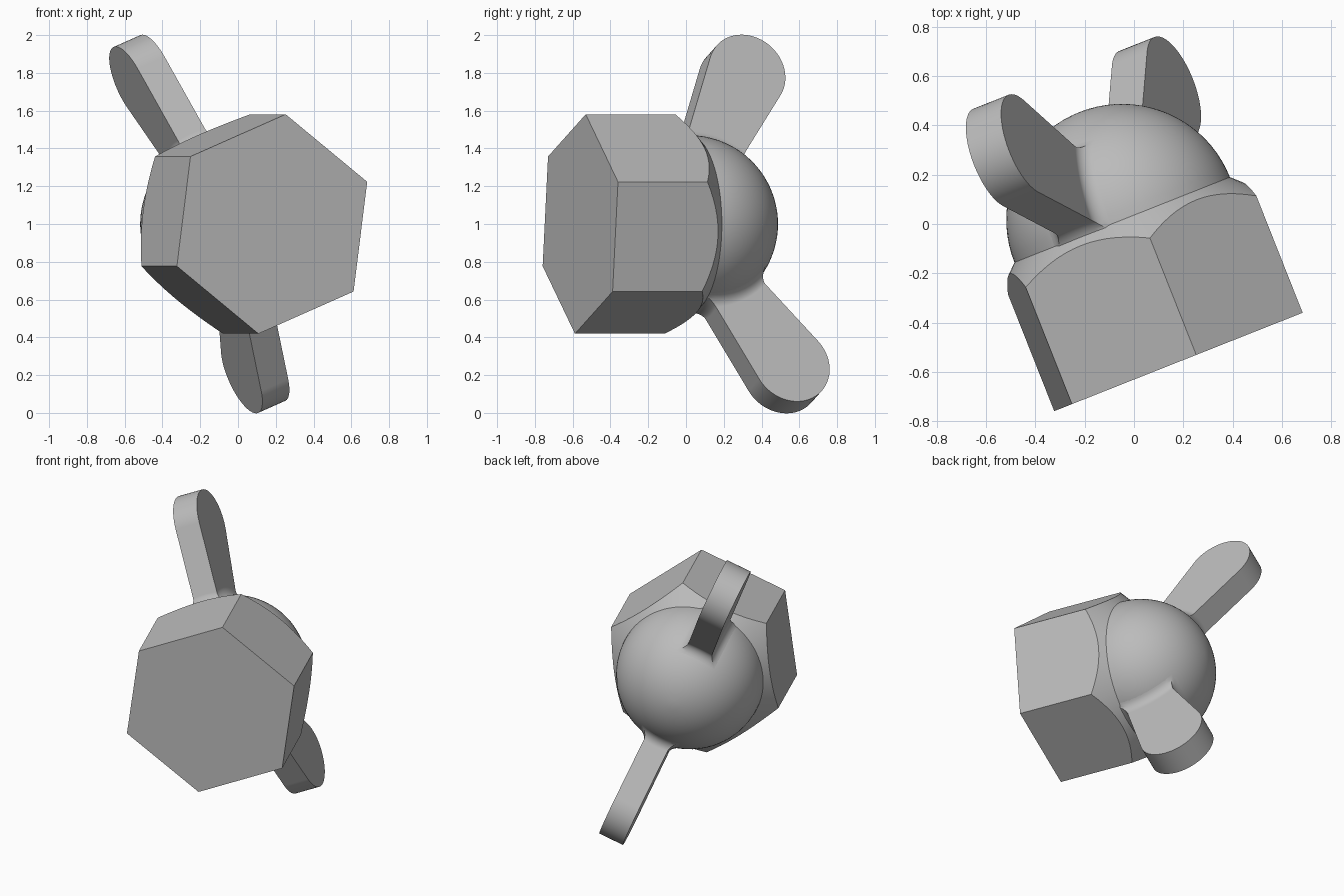
import bpy, bmesh
from math import sin, cos, acos, atan2, sqrt, pi, radians
from mathutils import Matrix, Vector

cube = bpy.data.objects.get("Cube")
if cube:
    bpy.data.objects.remove(cube)

# Single metal colour
metal = bpy.data.materials.new("grey_metal")
metal.use_nodes = True
GREY = (0.5, 0.5, 0.5, 1)
metal.diffuse_color = GREY
metal.node_tree.nodes["Principled BSDF"].inputs["Base Color"].default_value = GREY

# Tilted frame: origin at dome centre, local z along the nut axis, local x along a wing
yaw, roll = radians(21.6), radians(22.4)
side = Vector((cos(yaw), sin(yaw), 0))
axis = Vector((-sin(yaw), cos(yaw), 0))
wing_dir = side * -sin(roll) + Vector((0, 0, cos(roll)))
FRAME = Matrix((wing_dir, axis.cross(wing_dir), axis)).transposed().to_4x4()
FRAME.translation = (-0.048, 0.017, 1.0)

DOME_R = 0.47
HEX_R = 0.586
DEPTH = 0.62


def finish(name, bm, turn=0):
    bmesh.ops.recalc_face_normals(bm, faces=bm.faces)
    mesh = bpy.data.meshes.new(name)
    bm.to_mesh(mesh)
    bm.free()
    mesh.materials.append(metal)
    obj = bpy.data.objects.new(name, mesh)
    bpy.context.collection.objects.link(obj)
    obj.matrix_world = FRAME @ Matrix.Rotation(turn, 4, 'Z')
    bpy.context.view_layer.objects.active = obj
    for o in bpy.context.selected_objects:
        o.select_set(False)
    obj.select_set(True)
    bpy.ops.object.shade_smooth_by_angle(angle=radians(30))
    weighted = obj.modifiers.new("weighted_normals", 'WEIGHTED_NORMAL')
    weighted.keep_sharp = True


def bridge(bm, a, b):
    for i in range(len(a)):
        j = (i + 1) % len(a)
        bm.faces.new((a[i], a[j], b[j], b[i]))


# Hexagonal nut whose back corners are cut by a cone
def build_nut():
    bm = bmesh.new()
    steps = 14
    apothem = HEX_R * cos(pi / 6)
    rim, crown, base = [], [], []
    for k in range(6 * steps):
        t = (k % steps) / steps * pi / 3 - pi / 6
        ang = k / steps * pi / 3 - pi / 6
        r = apothem / cos(t)
        rim.append(bm.verts.new((r * cos(ang), r * sin(ang), -0.95 * (r - DOME_R))))
        crown.append(bm.verts.new((DOME_R * cos(ang), DOME_R * sin(ang), 0)))
        if k % steps == 0:
            base.append(bm.verts.new((r * cos(ang), r * sin(ang), -DEPTH)))
    for s in range(6):
        arc = [rim[(s * steps + i) % len(rim)] for i in range(steps + 1)]
        bm.faces.new([base[s]] + arc + [base[(s + 1) % 6]])
    bridge(bm, rim, crown)
    bm.faces.new(crown)
    bm.faces.new(base)
    finish("hex_nut", bm)


# Hemispherical cap
def build_dome():
    bm = bmesh.new()
    bmesh.ops.create_uvsphere(bm, u_segments=84, v_segments=40, radius=DOME_R)
    bmesh.ops.bisect_plane(bm, geom=bm.verts[:] + bm.edges[:] + bm.faces[:],
                           plane_co=(0, 0, 0), plane_no=(0, 0, 1), clear_inner=True)
    finish("dome_cap", bm)


# Flat wing: round tip, tapered shank, fillet where it meets the dome
def build_wing(name, turn):
    bm = bmesh.new()
    half, fillet, tip_r = 0.083, 0.05, 0.215
    tip = Vector((0.835, 0.426))
    n_arc, n_edge, n_fil, n_tip = 10, 6, 7, 32
    lo, hi = radians(-66), radians(127.5)      # outward directions of both shank edges
    d_lo = tip.dot(Vector((cos(lo), sin(lo)))) + tip_r
    d_hi = tip.dot(Vector((cos(hi), sin(hi)))) + tip_r

    def root_point(rho, y, s, grow):
        w = sqrt(rho * rho - y * y)
        a = lo + acos((d_lo + grow) / w)
        b = hi - acos((d_hi + grow) / w)
        ang = a + (b - a) * s
        return bm.verts.new((w * cos(ang), y, w * sin(ang)))

    # Rings around the root, from shank down to the dome surface
    rings = []
    for k in range(n_fil + 1):
        phi = k / n_fil * pi / 2
        grow = fillet * (1 - cos(phi))
        rho = DOME_R + fillet * (1 - sin(phi))
        h = half + grow
        path = [(h, i / n_arc) for i in range(n_arc)]
        path += [(h - 2 * h * i / n_edge, 1) for i in range(n_edge)]
        path += [(-h, 1 - i / n_arc) for i in range(n_arc)]
        path += [(-h + 2 * h * i / n_edge, 0) for i in range(n_edge)]
        rings.append([root_point(rho, y, s, grow) for y, s in path])
    for a, b in zip(rings, rings[1:]):
        bridge(bm, a, b)

    # Outline of the round tip on both faces
    tips = []
    for y in (half, -half):
        row = []
        for i in range(n_tip + 1):
            ang = hi + (lo - hi) * i / n_tip
            row.append(bm.verts.new((tip.x + tip_r * cos(ang), y, tip.y + tip_r * sin(ang))))
        tips.append(row)
    front, back = tips
    for i in range(n_tip):
        bm.faces.new((front[i], front[i + 1], back[i + 1], back[i]))

    # Two flat faces and two straight edges
    top = rings[0]
    c1, c2, c3 = n_arc, n_arc + n_edge, 2 * n_arc + n_edge
    bm.faces.new(top[:c1 + 1] + front)
    bm.faces.new(top[c2:c3 + 1] + back[::-1])
    bm.faces.new(top[c1:c2 + 1] + [back[0], front[0]])
    bm.faces.new(top[c3:] + [top[0], front[-1], back[-1]])
    finish(name, bm, turn)


build_nut()
build_dome()
build_wing("upper_wing", 0)
build_wing("lower_wing", pi)
